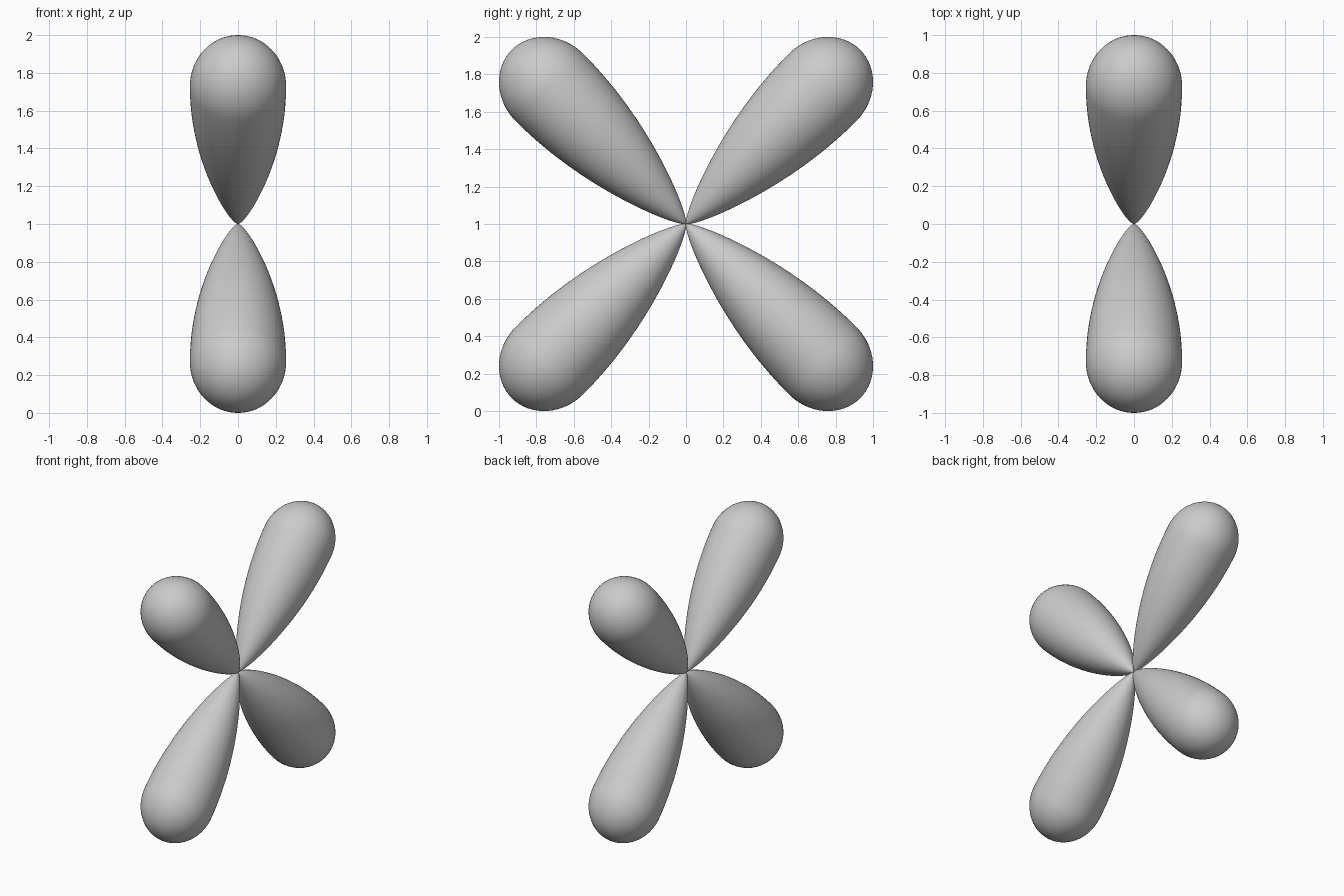
import bpy
import bmesh
import math
from mathutils import Matrix

cube = bpy.data.objects.get("Cube")
if cube:
    bpy.data.objects.remove(cube, do_unlink=True)

grey = bpy.data.materials.new("plain_grey")
grey.use_nodes = True
colour = (0.6, 0.6, 0.6, 1)
grey.diffuse_color = colour
grey.node_tree.nodes["Principled BSDF"].inputs["Base Color"].default_value = colour

RADIUS = 0.255      # widest part of a lobe
WIDEST = 1.032      # distance from the centre to the widest part
CAP = 0.285         # length of the rounded end


def lobe_profile(body_steps=28, cap_steps=16):
    """Half outline of a teardrop: tapering body, then a rounded cap."""
    points = []
    for i in range(body_steps):
        t = (i / body_steps) ** 1.5
        points.append((RADIUS * math.sin(t * math.pi / 2) ** 0.76, 0, WIDEST * t))
    for i in range(cap_steps + 1):
        a = i / cap_steps * math.pi / 2
        points.append((RADIUS * math.cos(a), 0, WIDEST + CAP * math.sin(a)))
    return points


def add_lobe(name, tilt):
    """Spin the outline into a solid and tilt it about the x axis."""
    bm = bmesh.new()
    verts = [bm.verts.new(p) for p in lobe_profile()]
    edges = [bm.edges.new(pair) for pair in zip(verts, verts[1:])]
    bmesh.ops.spin(bm, geom=verts + edges, cent=(0, 0, 0), axis=(0, 0, 1),
                   angle=math.tau, steps=64)
    bmesh.ops.remove_doubles(bm, verts=bm.verts, dist=0.0001)
    bmesh.ops.recalc_face_normals(bm, faces=bm.faces)
    bmesh.ops.transform(bm, matrix=Matrix.Rotation(tilt, 4, "X"), verts=bm.verts)
    for face in bm.faces:
        face.smooth = True
    mesh = bpy.data.meshes.new(name)
    bm.to_mesh(mesh)
    bm.free()
    mesh.materials.append(grey)
    lobe = bpy.data.objects.new(name, mesh)
    lobe.location.z = 1
    bpy.context.collection.objects.link(lobe)


# Four lobes meeting at the centre
names = ["upper_front_lobe", "lower_front_lobe", "lower_back_lobe", "upper_back_lobe"]
for i, name in enumerate(names):
    add_lobe(name, math.radians(45 + 90 * i))
